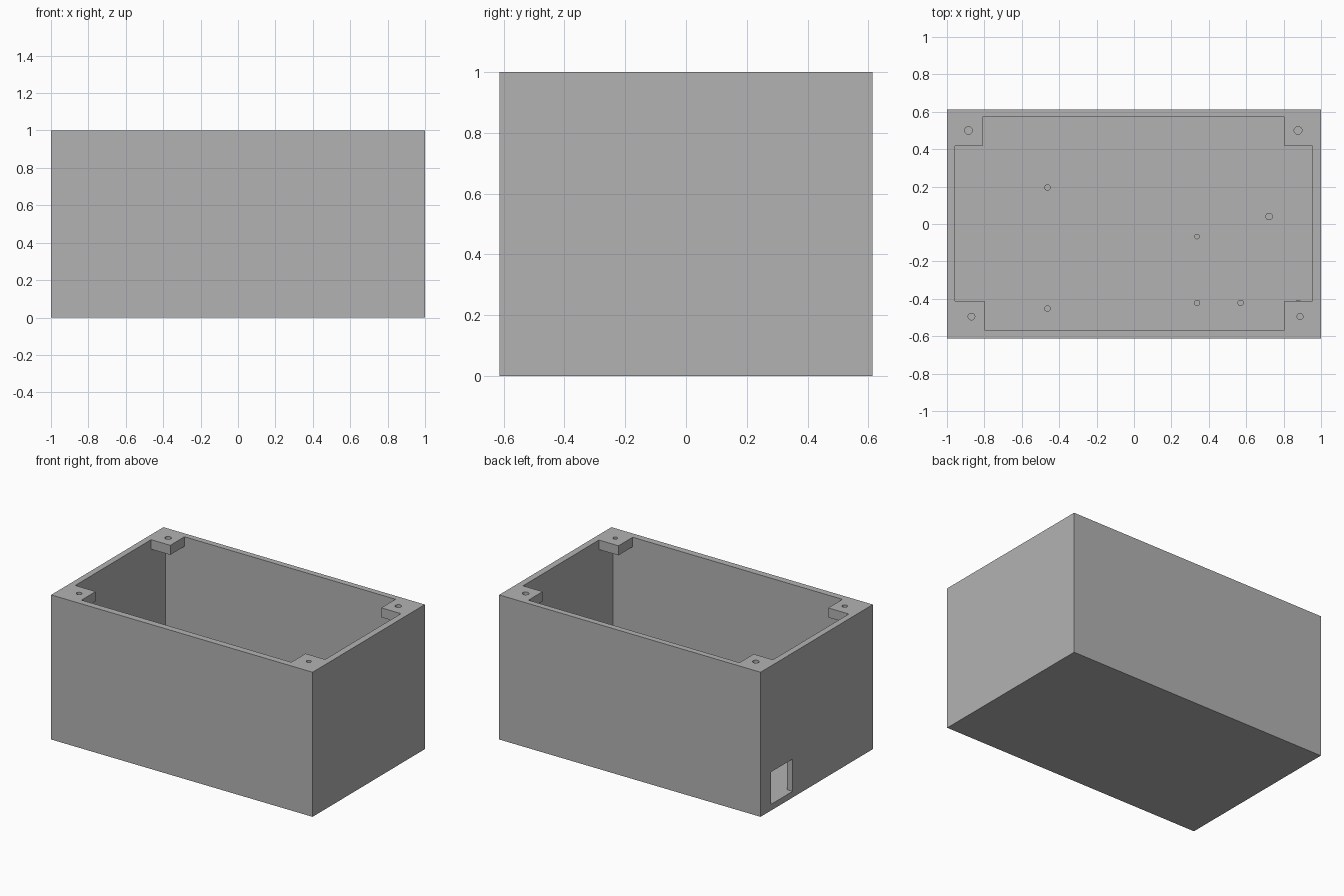
import bpy
import bmesh

default = bpy.data.objects.get("Cube")
if default:
    bpy.data.objects.remove(default, do_unlink=True)

HALF_X, HALF_Y, HEIGHT = 1.0, 0.613, 1.0
FLOOR = 0.043
LEFT, RIGHT, FRONT, BACK = -0.957, 0.955, -0.567, 0.572   # cavity sides
BLOCK_Z = 0.934                                           # underside of corner blocks

grey = bpy.data.materials.new("matte_grey")
grey.use_nodes = True
grey.diffuse_color = (0.45, 0.45, 0.45, 1)
grey.node_tree.nodes["Principled BSDF"].inputs["Base Color"].default_value = (0.45, 0.45, 0.45, 1)


def prism(name, outline, z0, z1):
    """Extrude a plan outline from z0 up to z1."""
    bm = bmesh.new()
    face = bm.faces.new([bm.verts.new((x, y, z0)) for x, y in outline])
    top = bmesh.ops.extrude_face_region(bm, geom=[face])["geom"]
    verts = [v for v in top if isinstance(v, bmesh.types.BMVert)]
    bmesh.ops.translate(bm, verts=verts, vec=(0, 0, z1 - z0))
    bmesh.ops.recalc_face_normals(bm, faces=bm.faces)
    mesh = bpy.data.meshes.new(name)
    bm.to_mesh(mesh)
    bm.free()
    mesh.materials.append(grey)
    obj = bpy.data.objects.new(name, mesh)
    bpy.context.collection.objects.link(obj)
    return obj


def rect(x0, x1, y0, y1):
    return [(x0, y0), (x1, y0), (x1, y1), (x0, y1)]


def cylinder(name, x, y, radius, z0, z1):
    bpy.ops.mesh.primitive_cylinder_add(vertices=20, radius=radius, depth=z1 - z0,
                                        location=(x, y, (z0 + z1) / 2))
    obj = bpy.context.object
    obj.name = name
    obj.data.materials.append(grey)
    bpy.ops.object.shade_smooth_by_angle()
    return obj


def cut(target, cutter):
    cutter.hide_render = True
    mod = target.modifiers.new("cut", "BOOLEAN")
    mod.operation = "DIFFERENCE"
    mod.solver = "EXACT"
    mod.object = cutter
    bpy.context.view_layer.objects.active = target
    bpy.ops.object.modifier_apply(modifier=mod.name)
    bpy.data.objects.remove(cutter, do_unlink=True)


# Open box with a wide cavity below the corner blocks
box = prism("enclosure_box", rect(-HALF_X, HALF_X, -HALF_Y, HALF_Y), 0, HEIGHT)
cut(box, prism("cavity_cutter", rect(LEFT, RIGHT, FRONT, BACK), FLOOR, BLOCK_Z))

# Opening at the top, notched around the four screw blocks
opening = [(-0.80, FRONT), (0.805, FRONT), (0.805, -0.412), (RIGHT, -0.412),
           (RIGHT, 0.417), (0.805, 0.417), (0.805, BACK), (-0.81, BACK),
           (-0.81, 0.417), (LEFT, 0.417), (LEFT, -0.412), (-0.80, -0.412)]
cut(box, prism("opening_cutter", opening, 0.9, 1.1))

# Connector window in the right wall, level with the floor
cut(box, prism("window_cutter", rect(-1.1, -0.9, 0.263, 0.50), FLOOR, 0.266))

# Screw holes through the corner blocks
for x, y, r in [(-0.885, 0.5, 0.021), (0.877, 0.5, 0.021),
                (-0.869, -0.495, 0.018), (0.888, -0.495, 0.016)]:
    cut(box, cylinder("screw_hole_cutter", x, y, r, 0.9, 1.1))

# Board mounting pegs on the floor
pegs = [(-0.463, 0.195, 0.017), (-0.463, -0.452, 0.017), (0.337, -0.067, 0.015),
        (0.337, -0.422, 0.017), (0.57, -0.422, 0.017), (0.877, -0.422, 0.017),
        (0.722, 0.04, 0.02)]
for i, (x, y, r) in enumerate(pegs, 1):
    cylinder(f"mounting_peg_{i}", x, y, r, FLOOR - 0.01, FLOOR + 0.07)
